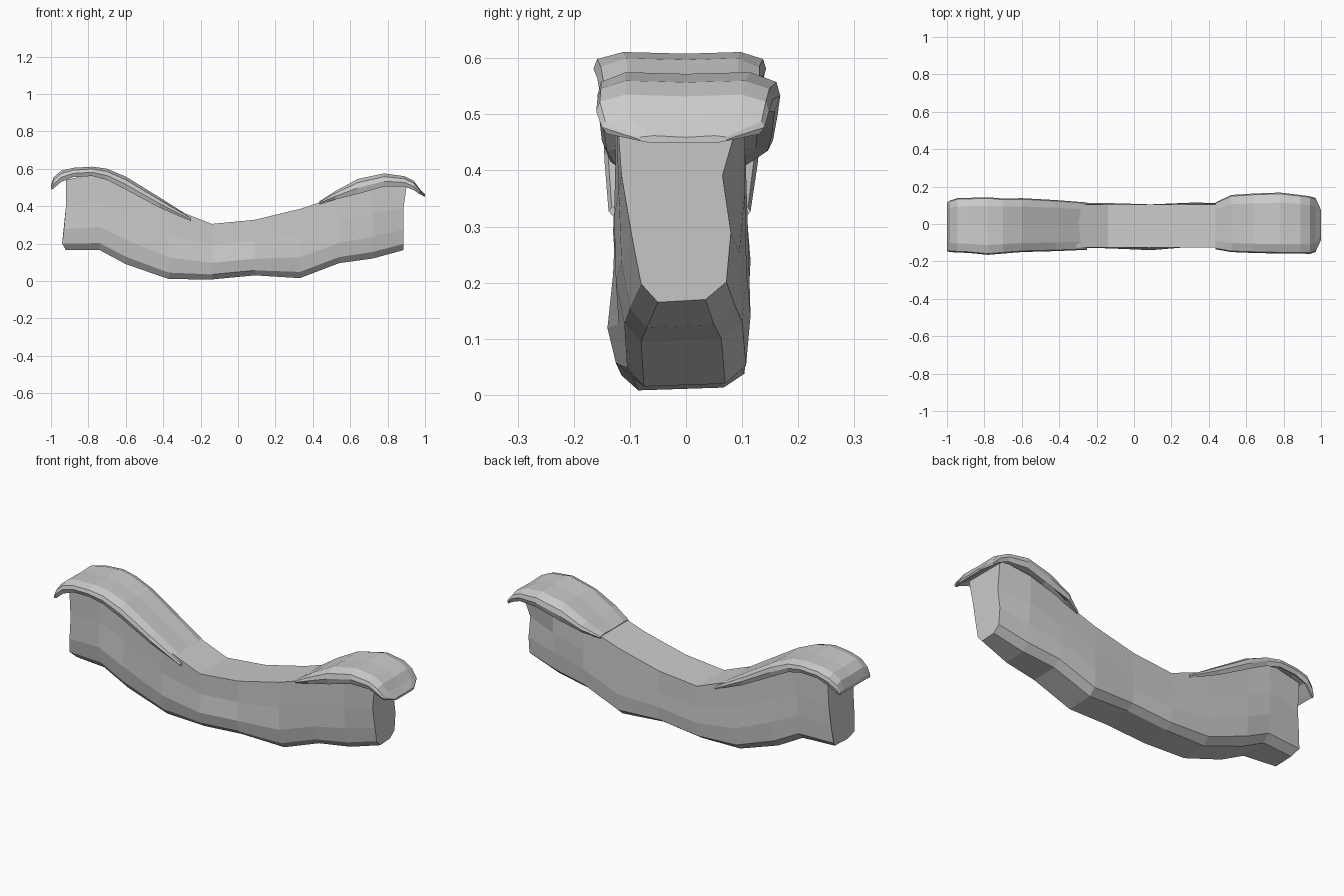
import bpy, bmesh


def loft(name, rings):
    """Skin equal-length rings of points and cap both ends, flat shaded."""
    bm = bmesh.new()
    rows = [[bm.verts.new(p) for p in ring] for ring in rings]
    n = len(rows[0])
    for a, b in zip(rows, rows[1:]):
        for i in range(n):
            j = (i + 1) % n
            bm.faces.new((a[i], a[j], b[j], b[i]))
    bm.faces.new(rows[0])
    bm.faces.new(rows[-1])
    bmesh.ops.recalc_face_normals(bm, faces=bm.faces)
    mesh = bpy.data.meshes.new(name)
    bm.to_mesh(mesh)
    bm.free()
    obj = bpy.data.objects.new(name, mesh)
    bpy.context.collection.objects.link(obj)
    return obj


# Sagging beam: x, bottom z, top z, front upper y, front lower y, back upper y, back lower y
beam_stations = [
    (-0.92, 0.165, 0.54, -0.115, -0.110, 0.095, 0.090),
    (-0.74, 0.165, 0.58, -0.125, -0.130, 0.110, 0.105),
    (-0.60, 0.090, 0.53, -0.120, -0.125, 0.105, 0.115),
    (-0.37, 0.010, 0.395, -0.125, -0.120, 0.110, 0.110),
    (-0.14, 0.008, 0.305, -0.115, -0.130, 0.105, 0.112),
    (0.09, 0.030, 0.327, -0.130, -0.140, 0.105, 0.105),
    (0.33, 0.015, 0.385, -0.120, -0.120, 0.112, 0.115),
    (0.54, 0.095, 0.455, -0.128, -0.125, 0.105, 0.108),
    (0.72, 0.120, 0.51, -0.120, -0.115, 0.105, 0.095),
    (0.885, 0.165, 0.53, -0.115, -0.095, 0.065, 0.080),
]


def beam_ring(x, lo, hi, fu, fl, bu, bl):
    h = hi - lo
    flare = 0.02 if x < -0.9 else 0.0
    tip = 0.02 if x > 0.8 else 0.0
    return [(x + tip, -0.125, hi), (x, fu, lo + h * 0.62),
            (x - flare * 0.5, fl, lo + h * 0.3), (x - flare, fl + 0.015, lo + h * 0.09),
            (x, fl + 0.045, lo), (x, bl - 0.045, lo + 0.005),
            (x - flare, bl - 0.008, lo + h * 0.1), (x - flare * 0.5, bl, lo + h * 0.34),
            (x, bu, lo + h * 0.62), (x + tip, 0.105, hi)]


loft("stone_beam", [beam_ring(*s) for s in beam_stations])


# Draped caps: x, top z, crown thickness, front y, back y, side droop
def cap_ring(x, top, thick, front, back, droop):
    under = top - thick
    return [(x, front * 0.8, under), (x, front * 0.94, top - droop),
            (x, front, top - droop * 0.6), (x, front * 0.96, top - droop * 0.25),
            (x, front * 0.68, top), (x, 0.0, top - 0.003),
            (x, back * 0.68, top), (x, back * 0.96, top - droop * 0.25),
            (x, back, top - droop * 0.6), (x, back * 0.94, top - droop),
            (x, back * 0.8, under)]


left_cap = [
    (-1.00, 0.510, 0.018, -0.145, 0.115, 0.022),
    (-0.985, 0.555, 0.050, -0.150, 0.125, 0.060),
    (-0.945, 0.590, 0.045, -0.152, 0.138, 0.060),
    (-0.88, 0.605, 0.040, -0.155, 0.140, 0.050),
    (-0.78, 0.611, 0.040, -0.165, 0.143, 0.050),
    (-0.70, 0.600, 0.045, -0.158, 0.136, 0.060),
    (-0.60, 0.558, 0.045, -0.150, 0.138, 0.070),
    (-0.42, 0.447, 0.040, -0.145, 0.128, 0.055),
    (-0.25, 0.340, 0.015, -0.138, 0.115, 0.022),
]
right_cap = [
    (0.435, 0.425, 0.015, -0.135, 0.115, 0.015),
    (0.52, 0.480, 0.040, -0.150, 0.155, 0.045),
    (0.64, 0.545, 0.045, -0.155, 0.163, 0.080),
    (0.78, 0.575, 0.045, -0.158, 0.168, 0.070),
    (0.89, 0.560, 0.040, -0.158, 0.155, 0.055),
    (0.94, 0.535, 0.045, -0.160, 0.148, 0.050),
    (0.97, 0.495, 0.030, -0.150, 0.140, 0.030),
    (1.00, 0.462, 0.012, -0.085, 0.075, 0.010),
]
loft("left_cap", [cap_ring(*s) for s in left_cap])
loft("right_cap", [cap_ring(*s) for s in right_cap])
